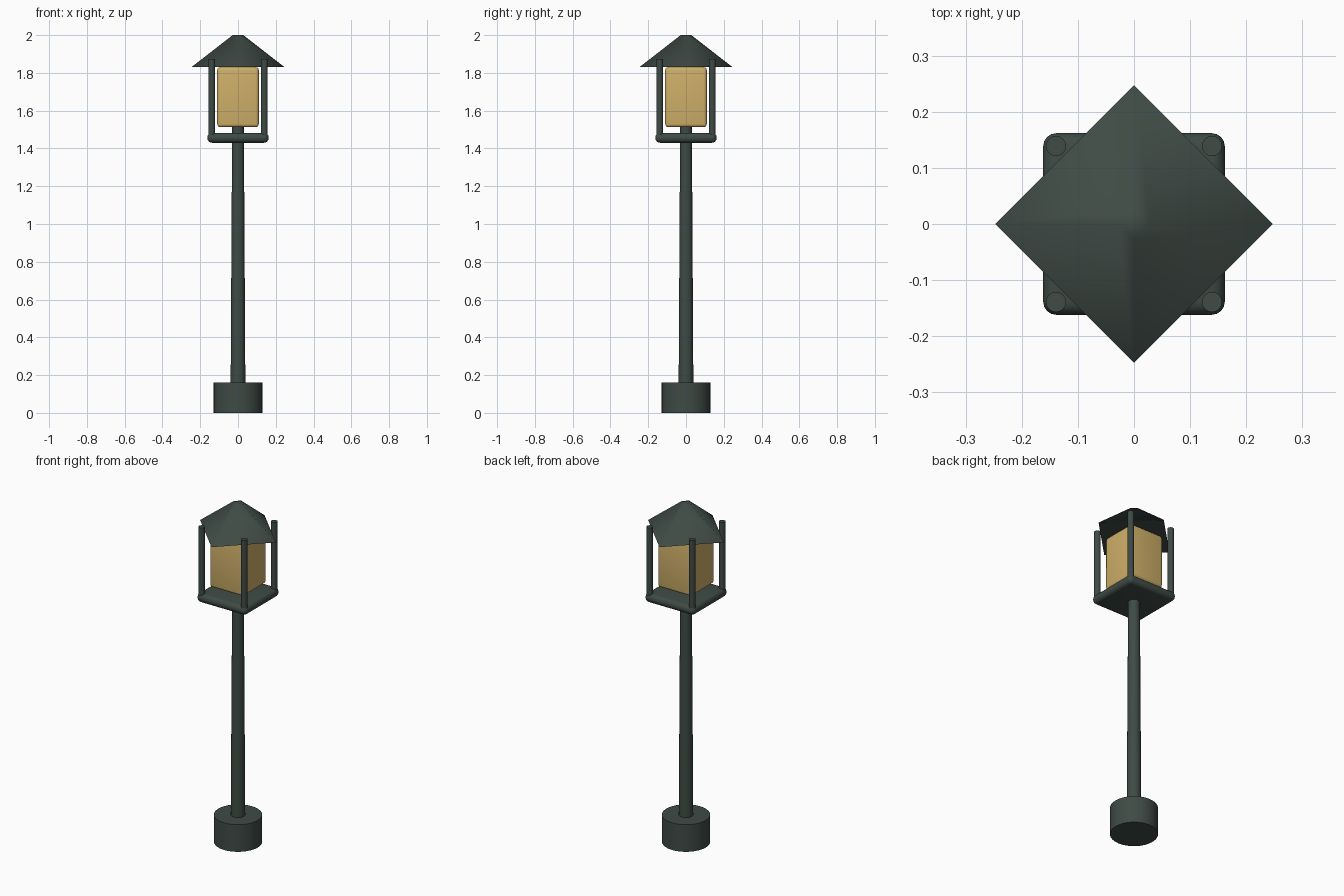
import bpy
import math

if "Cube" in bpy.data.objects:
    bpy.data.objects.remove(bpy.data.objects["Cube"])


def material(name, color):
    mat = bpy.data.materials.new(name)
    mat.diffuse_color = color
    mat.use_nodes = True
    mat.node_tree.nodes["Principled BSDF"].inputs["Base Color"].default_value = mat.diffuse_color
    return mat


IRON = material("dark_green_iron", (0.05, 0.07, 0.06, 1))
AMBER = material("amber_glass", (0.62, 0.43, 0.14, 0.9))


def finish(name, mat, angle=40):
    obj = bpy.context.object
    obj.name = name
    obj.data.materials.append(mat)
    bpy.ops.object.shade_smooth_by_angle(angle=math.radians(angle))
    return obj


def tapered(name, r1, r2, z0, z1, x=0, y=0, sides=24, angle=40):
    bpy.ops.mesh.primitive_cone_add(vertices=sides, radius1=r1, radius2=r2,
                                    depth=z1 - z0, location=(x, y, (z0 + z1) / 2))
    return finish(name, IRON, angle)


def rounded_box(name, half, z0, z1, radius, mat):
    bpy.ops.mesh.primitive_cube_add(size=1, location=(0, 0, (z0 + z1) / 2))
    obj = bpy.context.object
    obj.scale = (2 * half, 2 * half, z1 - z0)
    bpy.ops.object.transform_apply(location=False, rotation=False, scale=True)
    bevel = obj.modifiers.new("rounded_edges", 'BEVEL')
    bevel.width = radius
    bevel.segments = 4
    bpy.ops.object.modifier_apply(modifier=bevel.name)
    return finish(name, mat)


# Foot and tapered pole, which runs up into the lamp
tapered("base", 0.129, 0.129, 0, 0.16, sides=32)
tapered("pole", 0.039, 0.031, 0.15, 1.53)

# Lantern tray and glass
rounded_box("lantern_tray", 0.162, 1.43, 1.482, 0.024, IRON)
rounded_box("lantern_glass", 0.11, 1.513, 1.83, 0.016, AMBER)

# Corner posts
for x in (-1, 1):
    for y in (-1, 1):
        side = "right" if x > 0 else "left"
        end = "back" if y > 0 else "front"
        tapered(f"{end}_{side}_post", 0.018, 0.018, 1.46, 1.873,
                0.139 * x, 0.139 * y, sides=16)

# Four-sided roof, turned so its corners point along the axes
tapered("roof", 0.247, 0.028, 1.83, 2.0, sides=4, angle=70)
